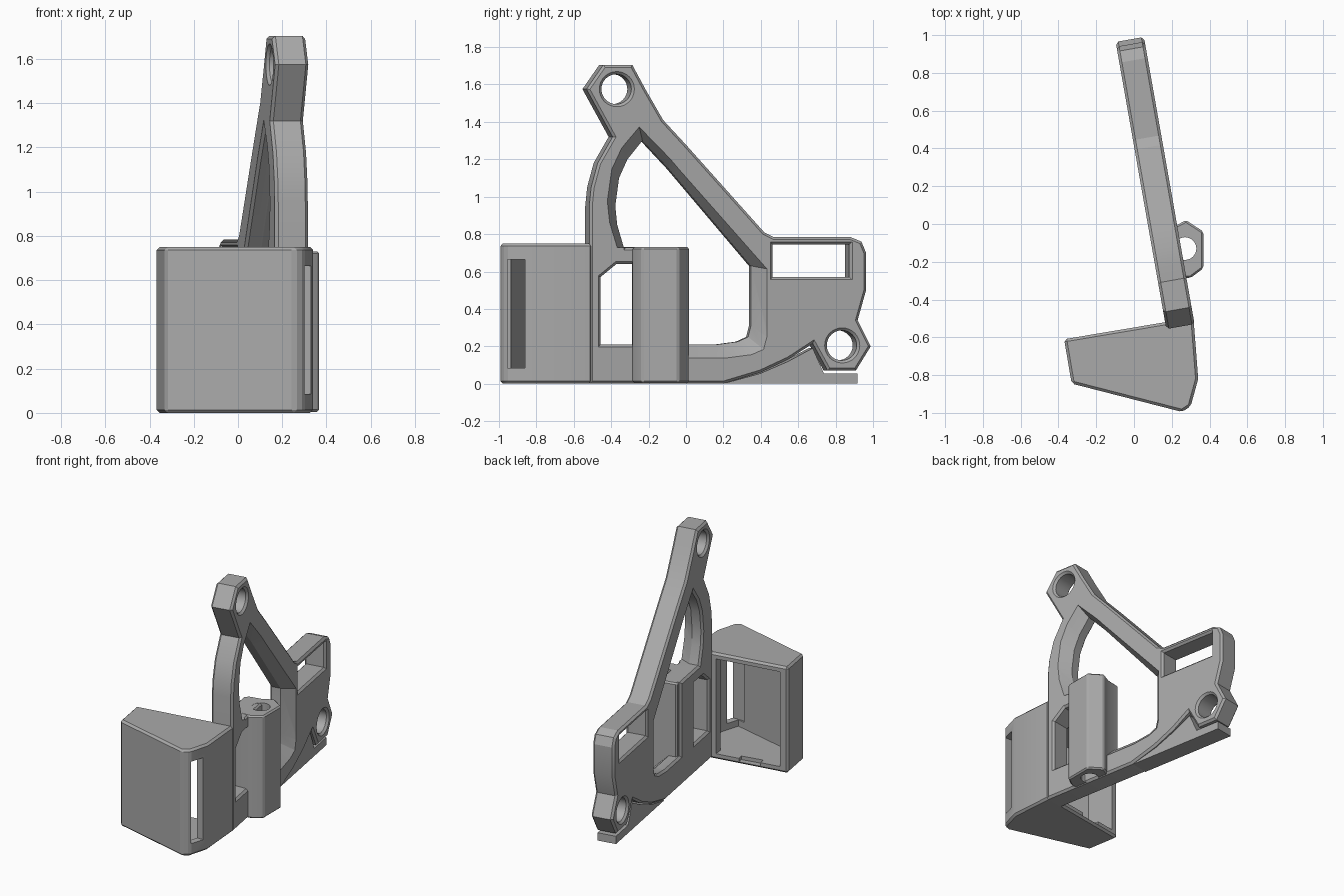
import bpy, bmesh, math
from mathutils import Matrix, Vector

if "Cube" in bpy.data.objects:
    bpy.data.objects.remove(bpy.data.objects["Cube"], do_unlink=True)

gray = bpy.data.materials.new("plastic_gray")
gray.use_nodes = True
gray.diffuse_color = (0.4, 0.4, 0.4, 1)
gray.node_tree.nodes["Principled BSDF"].inputs["Base Color"].default_value = (0.4, 0.4, 0.4, 1)

# The plate stands upright, turned ten degrees from the y axis
TURN = math.radians(10)
HALF = 0.076
along = Vector((-math.sin(TURN), math.cos(TURN), 0))
normal = Vector((math.cos(TURN), math.sin(TURN), 0))
plate_frame = Matrix((along, Vector((0, 0, 1)), normal)).transposed().to_4x4()
plate_frame.translation = (0.15, 0, 0)


def on_plate(points):
    return [((y - 0.013) / math.cos(TURN), z) for y, z in points]


def circle(y, z, r, n=32):
    return [(y + r * math.cos(i * math.tau / n), z + r * math.sin(i * math.tau / n)) for i in range(n)]


def add_mesh(name, bm, matrix=None):
    bmesh.ops.remove_doubles(bm, verts=bm.verts, dist=0.0005)
    bmesh.ops.recalc_face_normals(bm, faces=bm.faces)
    if matrix:
        bm.transform(matrix)
    mesh = bpy.data.meshes.new(name)
    bm.to_mesh(mesh)
    bm.free()
    mesh.materials.clear()
    mesh.materials.append(gray)
    ob = bpy.data.objects.new(name, mesh)
    bpy.context.collection.objects.link(ob)
    return ob


def loft(name, low, high, z0, z1, matrix=None):
    """Solid between two outlines with the same number of points."""
    bm = bmesh.new()
    a = [bm.verts.new((x, y, z0)) for x, y in low]
    b = [bm.verts.new((x, y, z1)) for x, y in high]
    bm.faces.new(a)
    bm.faces.new(b)
    for i in range(len(a)):
        j = (i + 1) % len(a)
        bm.faces.new((a[i], a[j], b[j], b[i]))
    return add_mesh(name, bm, matrix)


def prism(name, outline, z0, z1, matrix=None):
    return loft(name, outline, outline, z0, z1, matrix)


def evaluated_mesh(ob):
    graph = bpy.context.evaluated_depsgraph_get()
    return bpy.data.meshes.new_from_object(ob.evaluated_get(graph))


def chamfer(ob, width):
    mod = ob.modifiers.new("chamfer", "BEVEL")
    mod.width, mod.segments, mod.limit_method = width, 1, "ANGLE"
    ob.data = evaluated_mesh(ob)
    ob.modifiers.clear()


def cut(ob, cutters):
    for c in cutters:
        mod = ob.modifiers.new("cut", "BOOLEAN")
        mod.operation, mod.solver, mod.object = "DIFFERENCE", "EXACT", c
    ob.data = evaluated_mesh(ob)
    ob.modifiers.clear()
    for c in cutters:
        bpy.data.objects.remove(c, do_unlink=True)


def chamfered_sheet(name, loops, half, bevel):
    """Sheet with holes and chamfered rims, from a filled curve."""
    curve = bpy.data.curves.new(name, "CURVE")
    curve.dimensions, curve.fill_mode = "2D", "BOTH"
    curve.extrude, curve.bevel_depth = half - bevel, bevel
    curve.bevel_resolution, curve.offset = 0, -bevel
    for loop in loops:
        s = curve.splines.new("POLY")
        s.points.add(len(loop) - 1)
        for p, (u, v) in zip(s.points, on_plate(loop)):
            p.co = (u, v, 0, 1)
        s.use_cyclic_u = True
    tmp = bpy.data.objects.new(name, curve)
    bpy.context.collection.objects.link(tmp)
    bm = bmesh.new()
    bm.from_mesh(evaluated_mesh(tmp))
    bpy.data.objects.remove(tmp, do_unlink=True)
    return add_mesh(name, bm, plate_frame)


# Bracket plate: outline, openings and screw holes
outline = [(-0.515, 0.0), (0.2, 0.0), (0.4, 0.06), (0.55, 0.13), (0.68, 0.215),
           (0.76, 0.07), (0.91, 0.07), (0.99, 0.2), (0.92, 0.34), (0.965, 0.5),
           (0.965, 0.7), (0.94, 0.76), (0.88, 0.785), (0.47, 0.785), (0.42, 0.81),
           (0.0, 1.28), (-0.12, 1.41), (-0.215, 1.575), (-0.285, 1.705),
           (-0.44, 1.705), (-0.53, 1.575), (-0.39, 1.32), (-0.47, 1.18),
           (-0.505, 1.05), (-0.515, 0.95)]
opening = [(-0.04, 0.21), (0.18, 0.21), (0.29, 0.225), (0.345, 0.25), (0.36, 0.31),
           (0.36, 0.63), (-0.08, 1.15), (-0.22, 1.3), (-0.3, 1.2), (-0.345, 1.1),
           (-0.365, 0.95), (-0.355, 0.85), (-0.32, 0.73), (-0.04, 0.73)]
window = [(0.465, 0.57), (0.875, 0.57), (0.875, 0.745), (0.465, 0.745)]
side_gap = [(-0.455, 0.21), (-0.24, 0.21), (-0.24, 0.64), (-0.37, 0.64), (-0.455, 0.57)]
plate = chamfered_sheet("bracket_plate",
                        [outline, opening, window, side_gap,
                         circle(-0.37, 1.575, 0.08), circle(0.835, 0.205, 0.08)],
                        HALF, 0.014)

# Wide slope around the main opening, on the outer face only
wide = [(y * 1.2 + 0.01, 0.75 + (z - 0.75) * 1.15) for y, z in opening]
slope = loft("slope_cutter", on_plate(opening), on_plate(wide), 0.0, HALF + 0.01, plate_frame)
cut(plate, [slope])

# Foot wedge under the rear lug
foot = prism("foot_wedge",
             on_plate([(0.2, 0), (0.92, 0), (0.92, 0.055), (0.74, 0.055), (0.68, 0.19),
                       (0.55, 0.12), (0.4, 0.055)]), -0.07, 0.06, plate_frame)

# Screw column with a bore
column = prism("screw_column",
               [(0.2, -0.02), (0.275, 0.02), (0.367, -0.04), (0.367, -0.235),
                (0.3, -0.285), (0.18, -0.29), (0.12, -0.22), (0.1, -0.04)], 0.005, 0.73)
chamfer(column, 0.01)
cut(column, [prism("bore_cutter", circle(0.27, -0.13, 0.06), -0.1, 0.9)])

# Hollow holder box, open at the back
box = prism("holder_box",
            [(-0.37, -0.61), (-0.33, -0.845), (0.255, -0.995), (0.3, -0.965),
             (0.34, -0.82), (0.315, -0.5), (0.165, -0.52)], 0.0, 0.75)
chamfer(box, 0.014)
cavity = prism("cavity_cutter",
               [(-0.33, -0.45), (-0.293, -0.815), (0.255, -0.95), (0.295, -0.82),
                (0.28, -0.57), (0.14, -0.585), (0.125, -0.45)], 0.04, 0.71)
slot = prism("slot_cutter", [(0.2, -0.955), (0.45, -0.955), (0.45, -0.86), (0.2, -0.86)], 0.085, 0.665)
notch = prism("notch_cutter", [(-0.17, -0.62), (-0.02, -0.59), (-0.04, -0.48), (-0.19, -0.51)], 0.015, 0.1)
cut(box, [cavity, slot, notch])

# Smooth only the round bores
for ob in (plate, foot, column, box):
    bpy.ops.object.select_all(action="DESELECT")
    ob.select_set(True)
    bpy.context.view_layer.objects.active = ob
    bpy.ops.object.shade_smooth_by_angle(angle=math.radians(20))
